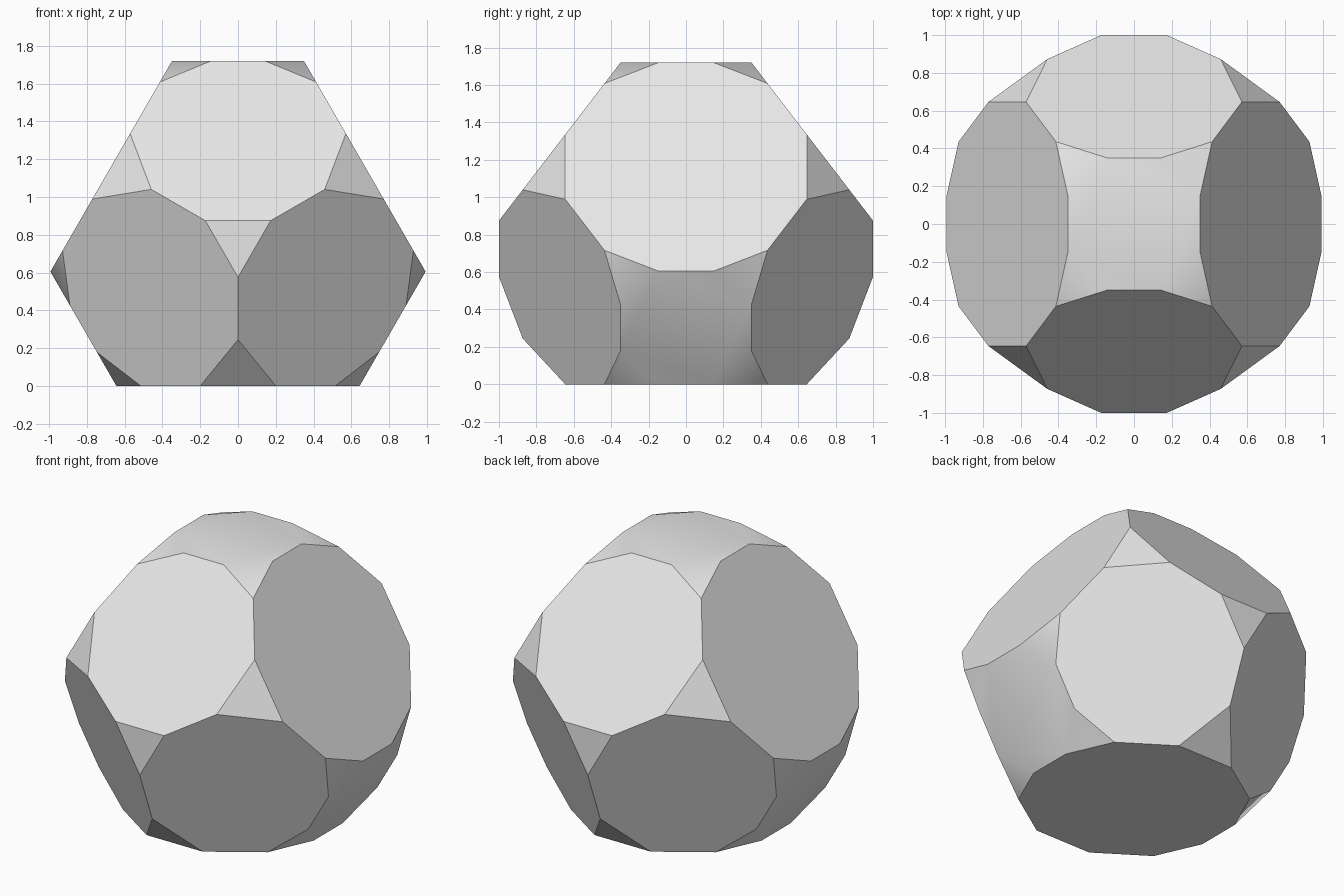
import bpy, bmesh
from math import radians, cos, sin
from mathutils import Vector, Matrix

cube = bpy.data.objects.get("Cube")
if cube:
    bpy.data.objects.remove(cube, do_unlink=True)

MID = 0.775      # distance of the three twelve-sided faces from the axis
TOP = 0.945      # distance of the three eight-sided faces from the axis
C, S = cos(radians(30)), sin(radians(30))


def slope(x, z):
    """Point on the sloping ten-sided face above the front triangle."""
    return Vector((x, -1 + (z - 0.1) * 0.769, z))


def side(s, y=None):
    """Point on the upper right twelve-sided face, s along its slope."""
    p = slope(MID * C - S * s, MID * S + C * s)
    if y is not None:
        p.y = y
    return p


# One corner of each kind; symmetry makes the rest
seeds = [
    slope(0.173, 0.1),               # end triangle
    slope(0.265 * C / S, 0.265),     # tip between neighbouring ten-sided faces
    side(0.2),
    side(0.515),
    side((TOP - MID * S) / C, -0.147),
    slope(0.143, TOP),               # eight-sided face
]

bm = bmesh.new()
for p in seeds:
    for sx in (1, -1):
        for sy in (1, -1):
            for turn in range(3):
                q = Vector((p.x * sx, p.y * sy, p.z))
                q = Matrix.Rotation(radians(120 * turn), 3, 'Y') @ q
                bm.verts.new(q + Vector((0, 0, MID)))
bmesh.ops.remove_doubles(bm, verts=bm.verts, dist=0.004)

# Wrap the corners and merge flat regions into whole polygons
bmesh.ops.convex_hull(bm, input=bm.verts)
bmesh.ops.dissolve_limit(bm, angle_limit=radians(4), verts=bm.verts, edges=bm.edges)
bmesh.ops.recalc_face_normals(bm, faces=bm.faces)

mesh = bpy.data.meshes.new("truncated_polyhedron")
bm.to_mesh(mesh)
bm.free()
solid = bpy.data.objects.new("truncated_polyhedron", mesh)
bpy.context.collection.objects.link(solid)

# Plain grey material
grey = bpy.data.materials.new("light_grey")
grey.use_nodes = True
colour = (0.8, 0.8, 0.8, 1)
grey.diffuse_color = colour
grey.node_tree.nodes["Principled BSDF"].inputs["Base Color"].default_value = colour
mesh.materials.append(grey)

# Smooth only the shallow bevels around the eight-sided faces
bpy.ops.object.select_all(action='DESELECT')
solid.select_set(True)
bpy.context.view_layer.objects.active = solid
bpy.ops.object.shade_smooth_by_angle(angle=radians(30))
